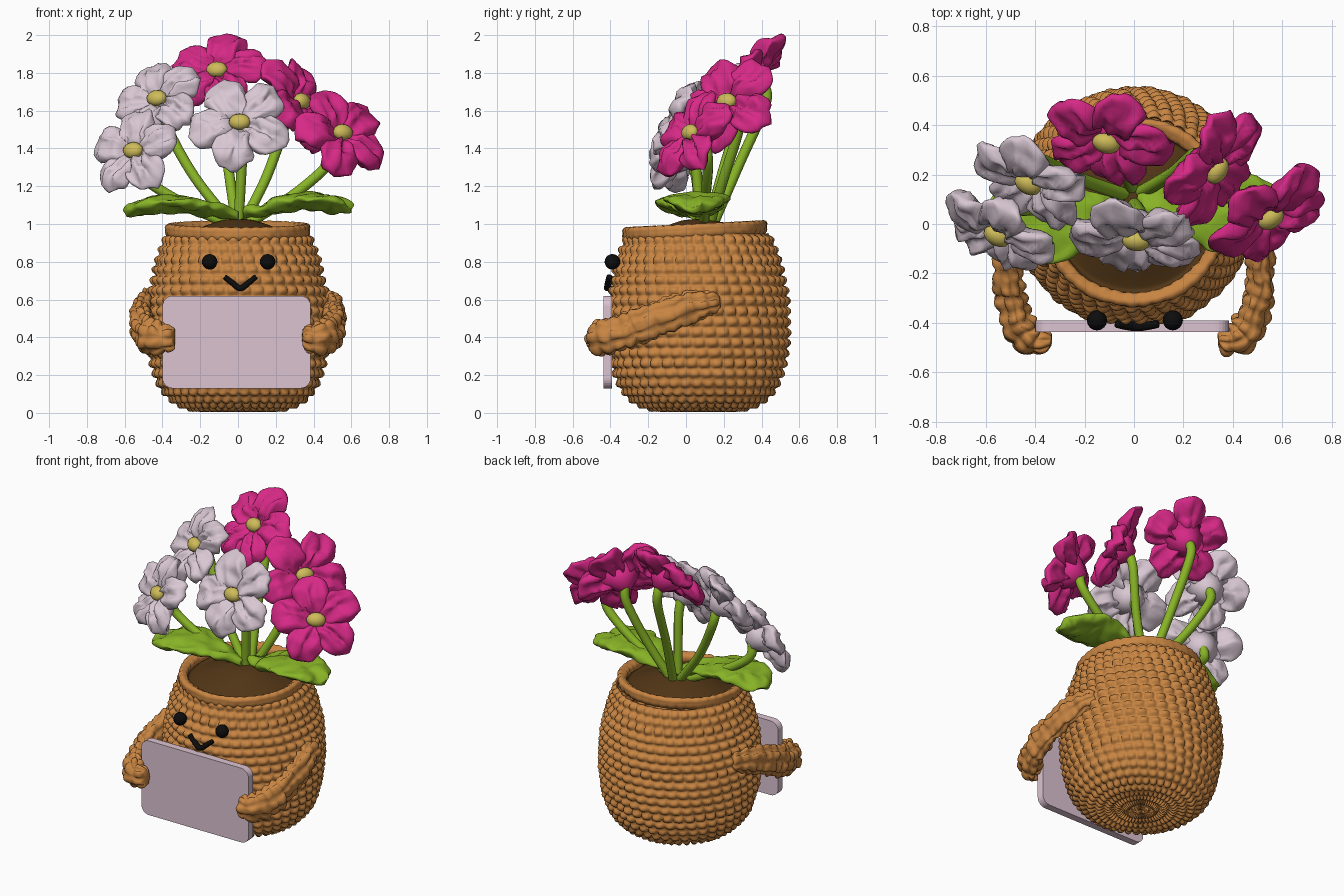
import bpy, bmesh, math
from mathutils import Vector, Matrix, noise

if "Cube" in bpy.data.objects:
    bpy.data.objects.remove(bpy.data.objects["Cube"])

TAU = 2 * math.pi


def material(name, rgb):
    m = bpy.data.materials.new(name)
    m.diffuse_color = (*rgb, 1)
    m.use_nodes = True
    m.node_tree.nodes["Principled BSDF"].inputs["Base Color"].default_value = m.diffuse_color
    return m


ORANGE = material("orange yarn", (0.58, 0.235, 0.055))
SOIL = material("dark brown", (0.085, 0.037, 0.008))
GREEN = material("leaf green", (0.25, 0.46, 0.02))
MAGENTA = material("magenta", (0.68, 0.022, 0.24))
PALE = material("pale lilac", (0.69, 0.57, 0.65))
BOARD = material("board pink", (0.72, 0.55, 0.64))
YELLOW = material("yellow", (0.62, 0.50, 0.10))
BLACK = material("black", (0.004, 0.004, 0.004))


def finish(name, bm, *mats, smooth=True):
    bmesh.ops.remove_doubles(bm, verts=bm.verts, dist=0.0002)
    bmesh.ops.recalc_face_normals(bm, faces=bm.faces)
    for f in bm.faces:
        f.smooth = smooth
    me = bpy.data.meshes.new(name)
    bm.to_mesh(me)
    bm.free()
    for m in mats:
        me.materials.append(m)
    ob = bpy.data.objects.new(name, me)
    bpy.context.collection.objects.link(ob)
    return ob


def skin(name, rings, mat):
    """Join a list of closed rings of points into one surface."""
    bm = bmesh.new()
    rows = [[bm.verts.new(p) for p in ring] for ring in rings]
    n = len(rows[0])
    for a, b in zip(rows, rows[1:]):
        for i in range(n):
            j = (i + 1) % n
            bm.faces.new((a[i], a[j], b[j], b[i]))
    return finish(name, bm, mat)


def spline(pts, steps):
    """Catmull-Rom samples through points of any dimension."""
    P = [pts[0]] + list(pts) + [pts[-1]]
    out = []
    for k in range(1, len(P) - 2):
        for s in range(steps):
            t = s / steps
            out.append([0.5 * (2 * b + (c - a) * t + (2 * a - 5 * b + 4 * c - d) * t * t
                               + (3 * b - a - 3 * c + d) * t ** 3)
                        for a, b, c, d in zip(*P[k - 1:k + 3])])
    return out + [list(pts[-1])]


def stitch(u, v):
    """Rounded crochet bump, one per unit cell."""
    return abs(math.sin(math.pi * u)) ** 0.5 * abs(math.sin(math.pi * v)) ** 0.6


def lathe(name, profile, mat, seg, row=0.056, around=42, bump=0.0, tilt=0.0, cy=0.065):
    """Turn a (radius, height) profile, resampled by length so stitch rows are even."""
    fine = [Vector(p) for p in spline(profile, 30)]
    pts, dist, acc = [(fine[0], 0.0)], 0.0, 0.0
    for a, b in zip(fine, fine[1:]):
        dist += (b - a).length
        acc += (b - a).length
        if acc >= row / 6:
            pts.append((b, dist))
            acc = 0
    pts.append((fine[-1], dist))
    rings = []
    for k, (p, s) in enumerate(pts):
        t = pts[min(k + 1, len(pts) - 1)][0] - pts[max(k - 1, 0)][0]
        nrm = Vector((t.y, -t.x)).normalized()
        v = s / row
        ring = []
        for i in range(seg):
            ang = TAU * i / seg
            h = bump * (stitch(around * i / seg + 0.2 * math.floor(v), v) - 0.5) if bump else 0
            wob = noise.noise(Vector((math.cos(ang) * 4, math.sin(ang) * 4, s * 9))) * 0.008
            r = max(p.x + nrm.x * (h + wob), 0) if p.x > 0 else 0
            y = r * math.sin(ang)
            ring.append((r * math.cos(ang), cy + y, p.y + nrm.y * h + tilt * y))
        rings.append(ring)
    return skin(name, rings, mat)


def tube(name, pts, mat, steps=8, seg=12, up=(0, 0, 1), fold=0.0, lump=0.0, bump=0.0):
    """Sweep an oval along points (x, y, z, half width, half height)."""
    S = spline(pts, steps)
    rings, length = [], 0.0
    for k, s in enumerate(S):
        c = Vector(s[:3])
        length += (c - Vector(S[max(k - 1, 0)][:3])).length
        t = (Vector(S[min(k + 1, len(S) - 1)][:3]) - Vector(S[max(k - 1, 0)][:3])).normalized()
        side = t.cross(Vector(up)).normalized()
        top = side.cross(t)
        ring = []
        for i in range(seg):
            a = TAU * i / seg
            d = side * math.cos(a) * s[3] + top * math.sin(a) * s[4]
            p = c + d + top * fold * abs(math.cos(a)) * s[3]
            p += d.normalized() * bump * (stitch(7 * i / seg, length / 0.06) - 0.5)
            ring.append(p + noise.noise_vector(p * 14) * lump)
        rings.append(ring)
    rings = [[Vector(S[0][:3])] * seg] + rings + [[Vector(S[-1][:3])] * seg]
    return skin(name, rings, mat)


# Crochet pot, rolled rim and soil
lathe("pot_body", [(0, 0.02), (0.14, 0.02), (0.27, 0.025), (0.37, 0.08), (0.435, 0.18), (0.468, 0.32),
                   (0.478, 0.46), (0.472, 0.6), (0.448, 0.74), (0.408, 0.87), (0.375, 0.95)],
      ORANGE, 294, bump=0.032)
lathe("pot_rim", [(0.36, 0.92), (0.382, 0.955), (0.382, 0.985), (0.36, 1.0), (0.335, 0.985), (0.325, 0.95)],
      ORANGE, 132, bump=0.01, tilt=0.05, cy=0.048)
lathe("pot_inside", [(0.337, 0.982), (0.325, 0.94), (0.3, 0.94), (0.2, 0.98), (0.08, 1.02), (0, 1.025)],
      SOIL, 64, tilt=0.05, cy=0.05)

# Arms holding the board
for sx, side in ((-1, "left"), (1, "right")):
    tube("arm_" + side, [(sx * 0.45, 0.17, 0.585, 0.03, 0.055), (sx * 0.485, 0.05, 0.565, 0.05, 0.08),
                         (sx * 0.51, -0.12, 0.51, 0.05, 0.092), (sx * 0.505, -0.28, 0.445, 0.055, 0.092),
                         (sx * 0.465, -0.41, 0.405, 0.065, 0.09), (sx * 0.41, -0.47, 0.395, 0.06, 0.085),
                         (sx * 0.34, -0.475, 0.395, 0.035, 0.055)],
         ORANGE, steps=10, seg=42, lump=0.016, bump=0.022)

# Blank board with rounded corners
bm = bmesh.new()
r, x0, x1, z0, z1 = 0.055, -0.40, 0.385, 0.13, 0.62
loop = []
for cx, cz, q in ((x1 - r, z1 - r, 0), (x0 + r, z1 - r, 1), (x0 + r, z0 + r, 2), (x1 - r, z0 + r, 3)):
    for i in range(7):
        a = (q + i / 6) * math.pi / 2
        loop.append(bm.verts.new((cx + r * math.cos(a), -0.438, cz + r * math.sin(a))))
face = bm.faces.new(loop)
ext = bmesh.ops.extrude_face_region(bm, geom=[face])
bmesh.ops.translate(bm, vec=(0, 0.047, 0), verts=[v for v in ext["geom"] if isinstance(v, bmesh.types.BMVert)])
finish("board", bm, BOARD, smooth=False)

# Face: bead eyes and V-shaped mouth
for x, side in ((-0.15, "left"), (0.157, "right")):
    bm = bmesh.new()
    bmesh.ops.create_uvsphere(bm, u_segments=16, v_segments=10, radius=0.041,
                              matrix=Matrix.Translation((x, -0.39, 0.80)))
    finish("eye_" + side, bm, BLACK)
tube("mouth", [(-0.07, -0.405, 0.72, 0.014, 0.016), (-0.03, -0.412, 0.688, 0.015, 0.018),
               (0.012, -0.415, 0.66, 0.016, 0.02), (0.055, -0.412, 0.688, 0.015, 0.018),
               (0.095, -0.405, 0.722, 0.014, 0.016)], BLACK, seg=10, up=(0, 1, 0))

# Two broad, thick leaves
for sx, side, y, lift in ((-1, "left", 0.0, 0.0), (1, "right", 0.05, 0.015)):
    tube("leaf_" + side, [(sx * 0.01, y + 0.05, 1.045, 0.02, 0.018), (sx * 0.15, y + 0.03, 1.075, 0.10, 0.034),
                          (sx * 0.32, y + 0.01, 1.10 + lift, 0.165, 0.043),
                          (sx * 0.47, y, 1.09 + lift, 0.155, 0.043),
                          (sx * 0.56, y, 1.07 + lift, 0.10, 0.034), (sx * 0.6, y, 1.06 + lift, 0.03, 0.016)],
         GREEN, steps=10, seg=32, fold=0.12, lump=0.022)


def flower(name, centre, normal, R, roll, mat):
    bm = bmesh.new()
    # five cupped, wrinkled petals
    for k in range(5):
        turn = Matrix.Rotation(roll + TAU * k / 5, 3, 'Z')
        for v in bmesh.ops.create_uvsphere(bm, u_segments=24, v_segments=14, radius=1)["verts"]:
            x, y, z = v.co
            rad = 0.54 + 0.47 * x
            p = Vector((rad * R, 0.47 * R * y * (0.85 + 0.2 * x), 0.046 * z))
            p.z += R * (0.32 * math.sqrt(max(rad, 0)) - 0.20 * rad * rad - 0.18)
            p.z += 0.012 * math.sin(9 * y + k) * (1 - 0.4 * x) - 0.02 * math.exp(-(y * 6) ** 2)
            p = turn @ p
            v.co = p + noise.noise_vector(p * 13 + centre * 9) * 0.024
    # funnel behind the petals
    bmesh.ops.create_cone(bm, cap_ends=True, segments=20, radius1=0.035, radius2=0.14, depth=0.11,
                          matrix=Matrix.Translation((0, 0, -0.065)))
    # yellow centre
    heart = bmesh.ops.create_uvsphere(bm, u_segments=14, v_segments=8, radius=1,
                                      matrix=Matrix.Translation((0, 0, 0.012)) @ Matrix.Diagonal((0.058, 0.045, 0.038, 1)))
    for v in heart["verts"]:
        for f in v.link_faces:
            f.material_index = 1
    rot = normal.to_track_quat('Z', 'Y').to_matrix().to_4x4()
    bmesh.ops.transform(bm, matrix=Matrix.Translation(centre) @ rot, verts=bm.verts)
    finish(name, bm, mat, YELLOW)


# Flowers: name, centre, facing direction, radius, roll, colour
for name, c, d, R, roll, mat in (
        ("pale_flower_upper", (-0.425, 0.17, 1.66), (-0.42, -0.7, 0.52), 0.255, 0.75, PALE),
        ("pale_flower_lower", (-0.55, -0.04, 1.385), (-0.45, -0.78, 0.42), 0.25, 0.4, PALE),
        ("pale_flower_front", (0.01, -0.06, 1.535), (-0.1, -0.87, 0.47), 0.275, 0.8, PALE),
        ("magenta_flower_top", (-0.11, 0.335, 1.81), (-0.2, -0.72, 0.66), 0.265, 0.2, MAGENTA),
        ("magenta_flower_middle", (0.33, 0.22, 1.645), (0.75, -0.48, 0.45), 0.28, 0.9, MAGENTA),
        ("magenta_flower_right", (0.55, 0.03, 1.48), (0.48, -0.7, 0.48), 0.27, 0.5, MAGENTA)):
    c, d = Vector(c), Vector(d).normalized()
    flower(name, c, d, R, roll, mat)
    # stem from the pot to the back of the flower
    base = Vector((c.x * 0.06, 0.09 + c.y * 0.15, 0.99))
    end, bend = c - d * 0.09, c - d * 0.12 - Vector((0, 0, 0.09))
    mid = base.lerp(bend, 0.5)
    mid.x *= 1.15
    tube(name + "_stem", [(*p, w, w) for p, w in ((base, 0.027), (mid, 0.027), (bend, 0.028), (end, 0.03))],
         GREEN, steps=8, seg=12, up=(0, 1, 0.01))
